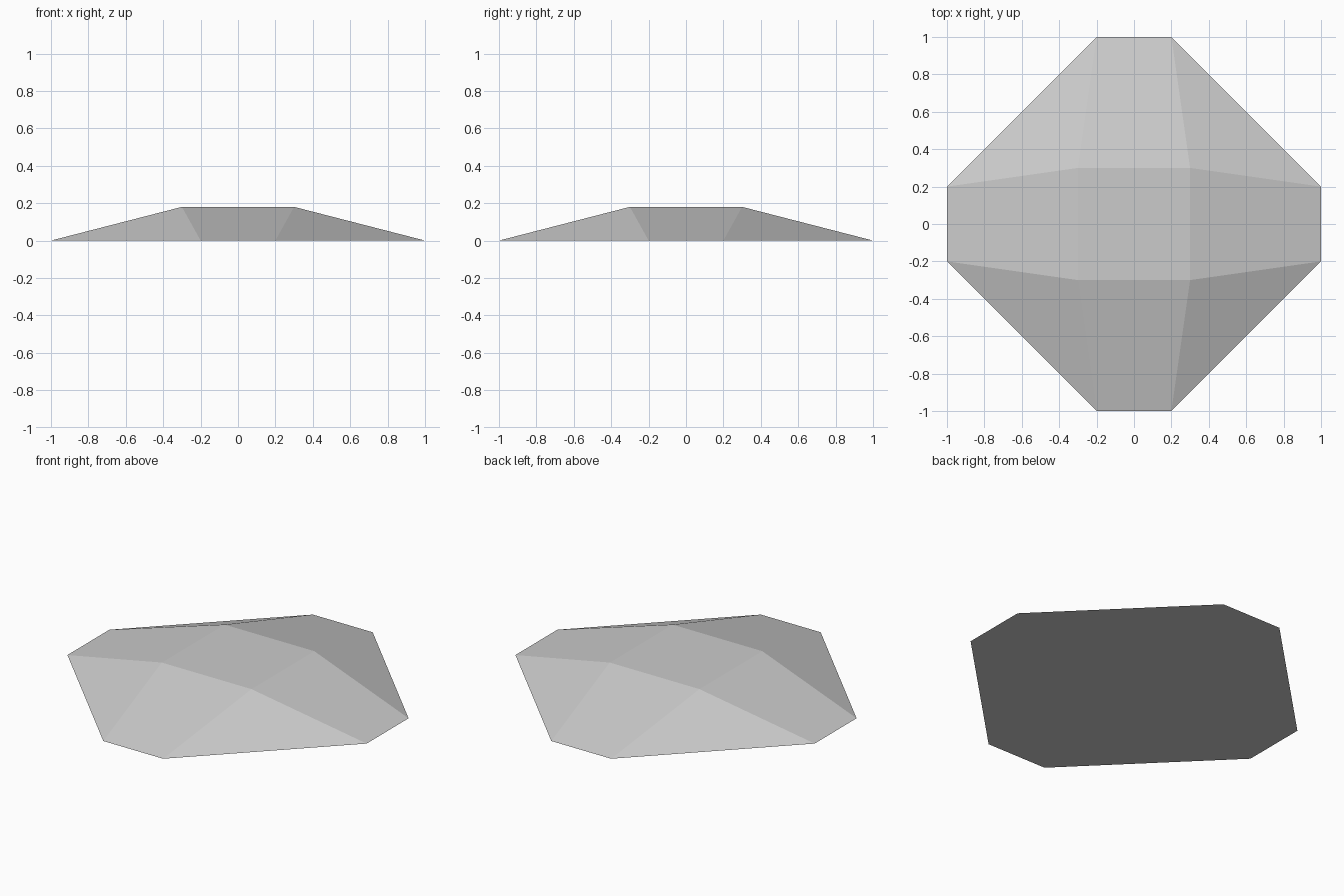
import bpy
import bmesh

cube = bpy.data.objects.get("Cube")
if cube:
    bpy.data.objects.remove(cube, do_unlink=True)

OUTER, HALF_EDGE, TOP, HEIGHT = 1.0, 0.2, 0.3, 0.18

# Plain grey stone
grey = bpy.data.materials.new("light grey")
grey.use_nodes = True
color = (0.6, 0.6, 0.6, 1)
grey.diffuse_color = color
grey.node_tree.nodes["Principled BSDF"].inputs["Base Color"].default_value = color

# Octagonal base and square top, repeated around four quarter turns
bm = bmesh.new()
base, top = [], []
for c, s in ((1, 0), (0, 1), (-1, 0), (0, -1)):
    def add(x, y, z):
        return bm.verts.new((c * x - s * y, s * x + c * y, z))
    base += [add(OUTER, -HALF_EDGE, 0), add(OUTER, HALF_EDGE, 0)]
    top.append(add(TOP, TOP, HEIGHT))

bm.faces.new(top)
bm.faces.new(base[::-1])
for i in range(4):
    a, b, c = base[2 * i], base[2 * i + 1], base[(2 * i + 2) % 8]
    bm.faces.new((a, b, top[i], top[i - 1]))  # sloping side
    bm.faces.new((b, c, top[i]))              # corner triangle
bmesh.ops.recalc_face_normals(bm, faces=bm.faces[:])

mesh = bpy.data.meshes.new("faceted_slab")
bm.to_mesh(mesh)
bm.free()
mesh.materials.append(grey)
slab = bpy.data.objects.new("faceted_slab", mesh)
bpy.context.collection.objects.link(slab)
